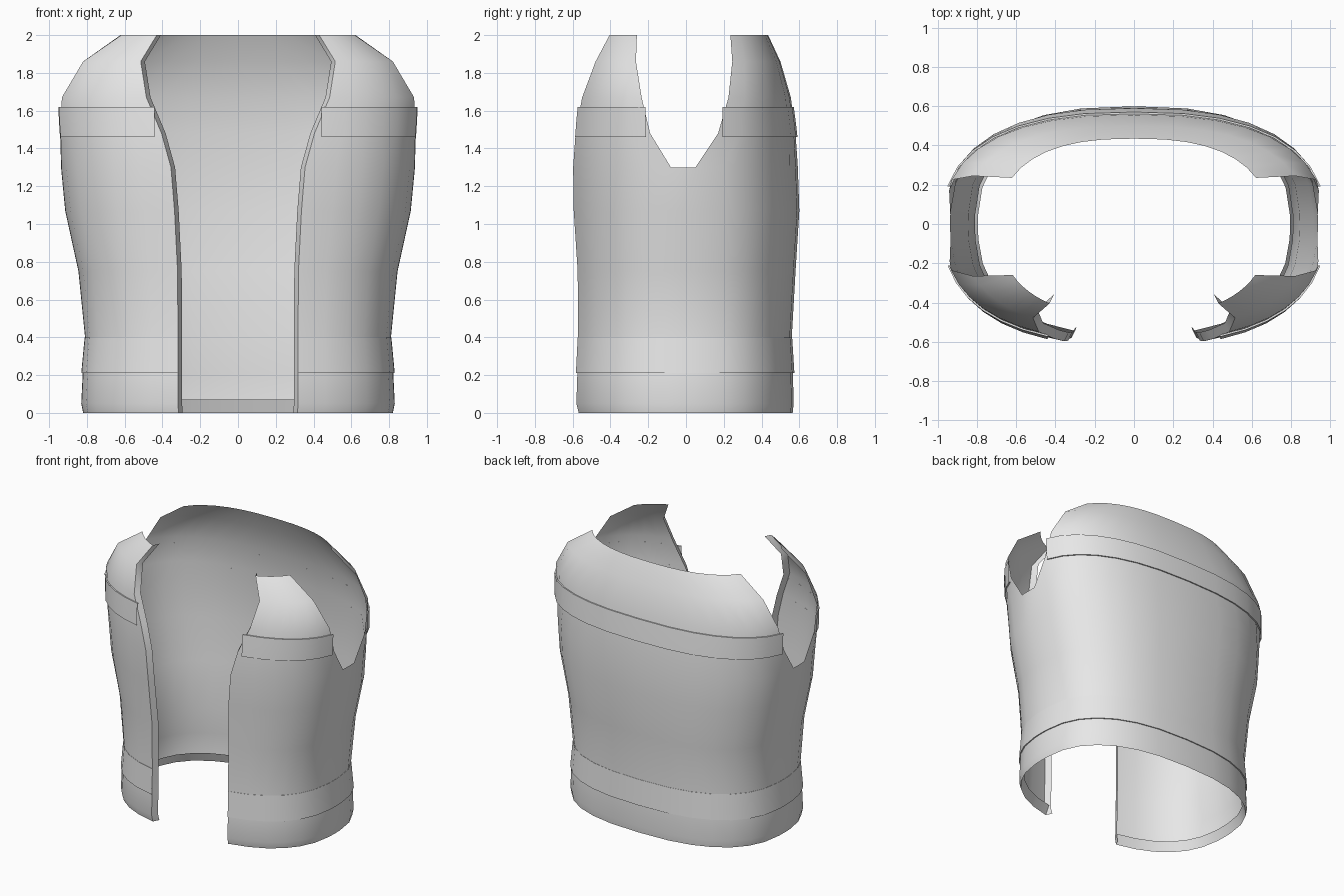
import bpy
import bmesh
import math
from mathutils import Vector

cube = bpy.data.objects.get("Cube")
if cube:
    bpy.data.objects.remove(cube, do_unlink=True)

POWER = 2.5  # roundness of the oval cross-section

# height, half width, front depth, back depth, opening x, armhole front y, armhole back y
PROFILE = [
    (0.00, .820, .590, .565, .315, -.08, .05),
    (0.05, .830, .603, .570, .318, -.08, .05),
    (0.21, .822, .598, .566, .318, -.08, .05),
    (0.40, .810, .595, .560, .318, -.08, .05),
    (0.75, .845, .595, .580, .320, -.08, .05),
    (1.07, .915, .615, .600, .336, -.08, .05),
    (1.30, .937, .620, .592, .355, -.08, .05),
    (1.48, .960, .614, .580, .405, -.19, .17),
    (1.67, .972, .594, .555, .485, -.235, .225),
    (1.86, .883, .540, .500, .515, -.265, .245),
    (2.00, .685, .470, .435, .430, -.26, .235),
]
HEIGHTS = [row[0] for row in PROFILE]
ARMHOLE_BASE = HEIGHTS[6]


def section(z):
    """Interpolate the profile at a height."""
    for low, high in zip(PROFILE, PROFILE[1:]):
        if z <= high[0]:
            f = (z - low[0]) / (high[0] - low[0])
            return [p + (q - p) * f for p, q in zip(low, high)][1:]
    return PROFILE[-1][1:]


def point(z, t, offset=0):
    """Point on the oval: t runs from the front, past the side, to the back."""
    width, front, back = section(z)[:3]
    depth = front if t < 0 else back
    x = (width + offset) * abs(math.cos(t)) ** (2 / POWER)
    y = (depth + offset) * abs(math.sin(t)) ** (2 / POWER)
    return Vector((x, math.copysign(y, t), z))


def at_x(z, x):
    return -math.acos((x / section(z)[0]) ** (POWER / 2))


def at_y(z, y):
    depth = section(z)[1 if y < 0 else 2]
    return math.copysign(math.asin((abs(y) / depth) ** (POWER / 2)), y)


def opening(z):
    return at_x(z, section(z)[3])


def arm_front(z):
    return at_y(z, section(z)[4])


def arm_back(z):
    return at_y(z, section(z)[5])


def back_middle(z):
    return math.pi / 2


def loft(bm, grid):
    """Skin rows of points with quads."""
    rows = [[bm.verts.new(p) for p in row] for row in grid]
    for low, high in zip(rows, rows[1:]):
        for i in range(len(low) - 1):
            bm.faces.new((low[i], low[i + 1], high[i + 1], high[i]))


def panel(bm, rows, start, end, steps):
    """Skin the oval between two edges; rows are (height, offset, lift)."""
    grid = []
    for z, offset, lift in rows:
        a, b = start(z), end(z)
        grid.append([point(z, a + (b - a) * i / steps, offset) + Vector((0, 0, lift))
                     for i in range(steps + 1)])
    loft(bm, grid)


grey = bpy.data.materials.new("plain_grey")
grey.use_nodes = True
grey.diffuse_color = (0.8, 0.8, 0.8, 1)
grey.node_tree.nodes["Principled BSDF"].inputs["Base Color"].default_value = grey.diffuse_color


def finish(bm, name):
    """Weld, shade smooth with sharp folds, and mirror to the other side."""
    bmesh.ops.remove_doubles(bm, verts=bm.verts, dist=0.0005)
    mesh = bpy.data.meshes.new(name)
    bm.to_mesh(mesh)
    bm.free()
    mesh.materials.append(grey)
    mesh.shade_smooth()
    mesh.set_sharp_from_angle(angle=math.radians(35))
    obj = bpy.data.objects.new(name, mesh)
    bpy.context.collection.objects.link(obj)
    mirror = obj.modifiers.new("mirror", "MIRROR")
    mirror.use_axis[0] = True
    mirror.use_clip = True


# Vest body: the lower part wraps round, the upper part splits at the armhole
body = bmesh.new()
lower = [(z, 0, 0) for z in HEIGHTS if z <= ARMHOLE_BASE]
upper = [(z, 0, 0) for z in HEIGHTS if z >= ARMHOLE_BASE]
hem = [(0, -0.025, 0.07)]
panel(body, hem + lower, opening, arm_front, 6)
panel(body, hem + lower, arm_front, arm_back, 2)
panel(body, hem + lower, arm_back, back_middle, 7)
panel(body, upper, opening, arm_front, 6)
panel(body, upper, arm_back, back_middle, 7)

# Folded edge along the front opening
edge = [point(z, opening(z)) for z in HEIGHTS]
loft(body, [(p + Vector((-0.022, 0.045, 0)), p) for p in edge])
finish(body, "vest_body")

# Chest bands, front and back, with thin folded edges
chest = [(1.46, 0, 0), (1.46, 0.009, 0), (1.54, 0.009, 0), (1.62, 0.009, 0), (1.62, 0, 0)]
band = bmesh.new()
panel(band, chest, lambda z: at_x(z, 0.437), lambda z: at_y(z, -0.21), 6)
finish(band, "front_chest_band")
band = bmesh.new()
panel(band, chest, lambda z: at_y(z, 0.19), back_middle, 7)
finish(band, "back_chest_band")

# Waist band, flush at the top and standing out at its lower edge
waist = [(0.21, 0, 0), (0.21, 0.008, 0), (0.40, 0.002, 0), (0.40, 0, 0)]
band = bmesh.new()
panel(band, waist, opening, arm_front, 6)
panel(band, waist, arm_front, arm_back, 2)
panel(band, waist, arm_back, back_middle, 7)
finish(band, "waist_band")
